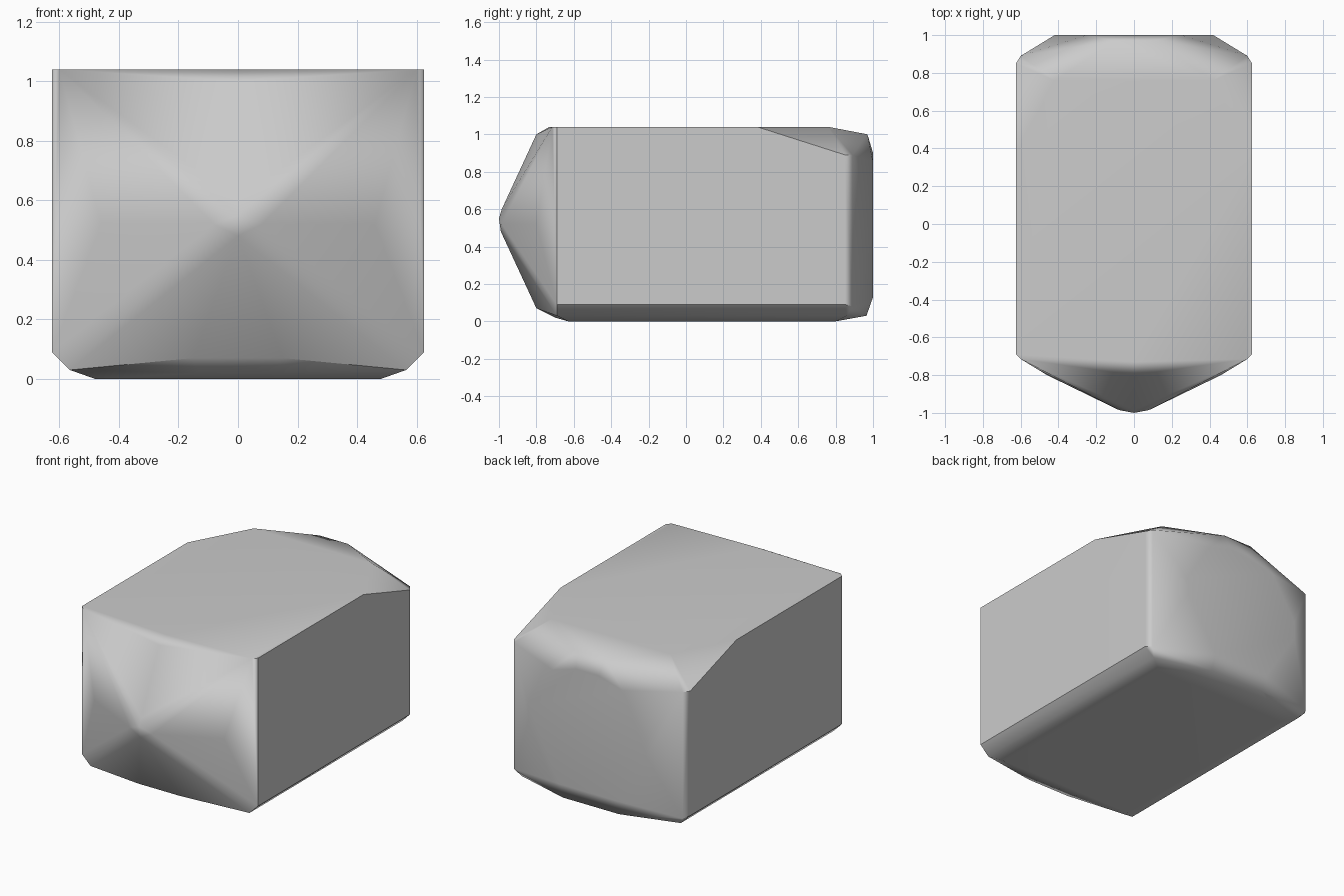
import bpy, bmesh, math

default = bpy.data.objects.get("Cube")
if default:
    bpy.data.objects.remove(default, do_unlink=True)

grey = bpy.data.materials.new("plain grey")
grey.use_nodes = True
colour = (0.6, 0.6, 0.6, 1)
grey.diffuse_color = colour
grey.node_tree.nodes["Principled BSDF"].inputs["Base Color"].default_value = colour

# Corner points of one half, mirrored across x
pointed_front = [
    (0, -1, 0.55), (0, -0.985, 0.6), (0, -0.99, 0.48), (0.08, -0.985, 0.52),
    (0.46, -0.8, 0.52), (0, -0.8, 1.0), (0.15, -0.8, 0.07), (0.13, -0.7, 0.02),
]
front_rim = [
    (0, -0.73, 1.04), (0.6, -0.715, 1.04), (0.625, -0.69, 1.04),
    (0.625, -0.69, 0.09), (0.565, -0.69, 0.03), (0.48, -0.63, 0),
]
rear_rim = [
    (0.625, 0.38, 1.04), (0.42, 0.76, 1.04), (0.1, 0.97, 1.0),
    (0.625, 0.85, 0.89), (0.6, 0.89, 0.89),
    (0.625, 0.85, 0.09), (0.6, 0.89, 0.08), (0.565, 0.86, 0.03),
    (0.48, 0.8, 0), (0.2, 0.965, 0.03),
]
rear_panel = [
    (0.42, 1, 0.58), (0.42, 1, 0.47), (0.25, 1, 0.85), (0.08, 1, 0.9), (0.2, 1, 0.13),
]

# Wrap the points in a closed convex shell
bm = bmesh.new()
for x, y, z in pointed_front + front_rim + rear_rim + rear_panel:
    for side in ((1, -1) if x else (1,)):
        bm.verts.new((side * x, y, z))
hull = bmesh.ops.convex_hull(bm, input=bm.verts)
unused = {v for v in hull["geom_interior"] if isinstance(v, bmesh.types.BMVert)}
bmesh.ops.delete(bm, geom=list(unused), context='VERTS')
bmesh.ops.dissolve_limit(bm, angle_limit=math.radians(1), verts=bm.verts, edges=bm.edges)
bmesh.ops.recalc_face_normals(bm, faces=bm.faces)
mesh = bpy.data.meshes.new("body_shell")
bm.to_mesh(mesh)
bm.free()
mesh.materials.append(grey)

body = bpy.data.objects.new("body_shell", mesh)
bpy.context.collection.objects.link(body)
bpy.context.view_layer.objects.active = body
body.select_set(True)

# Soft ridges, flat panels
bpy.ops.object.shade_smooth_by_angle(angle=math.radians(42))
weighted = body.modifiers.new("flat_panels", 'WEIGHTED_NORMAL')
weighted.keep_sharp = True
